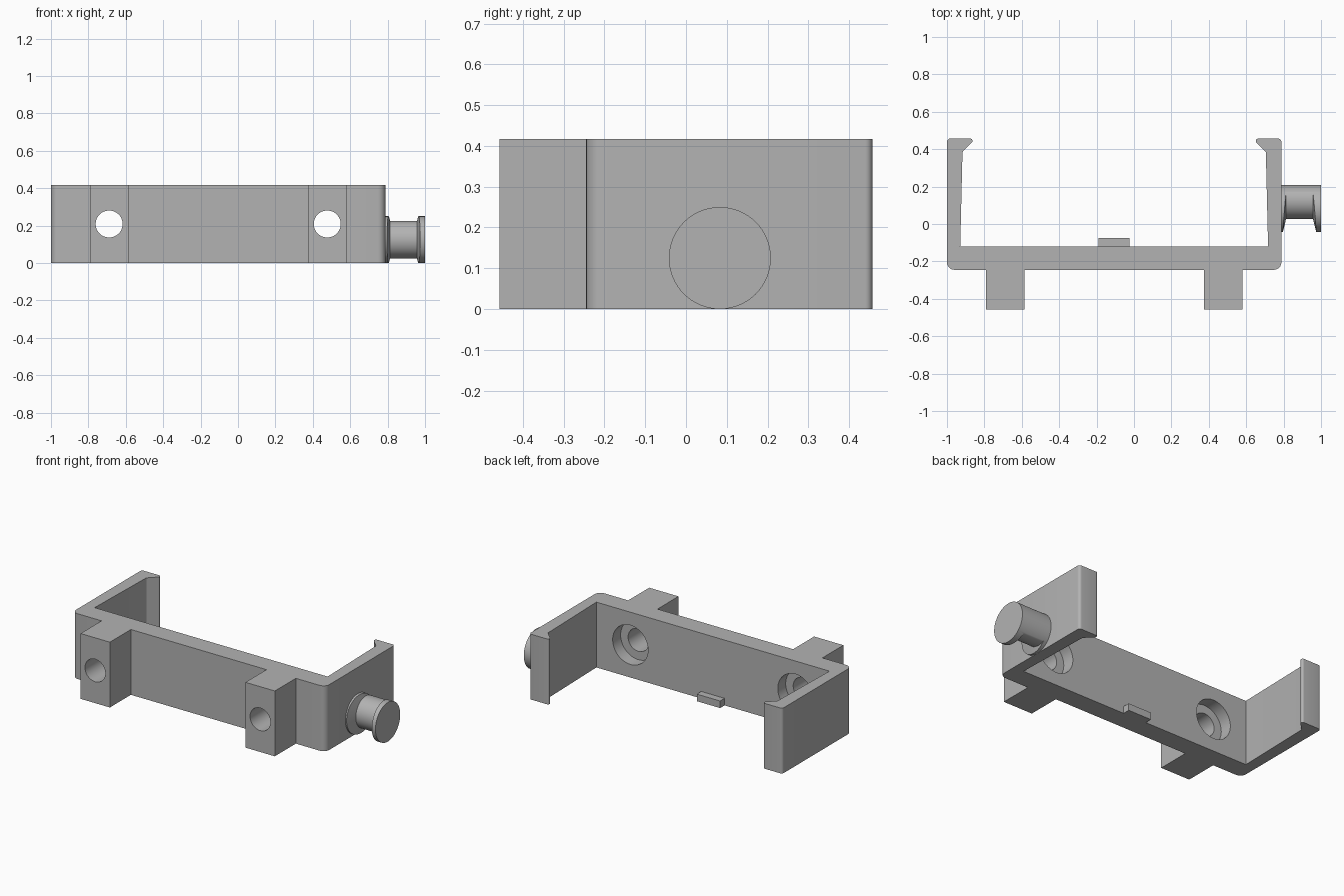
import bpy, bmesh, math
from mathutils import Vector, Matrix

if "Cube" in bpy.data.objects:
    bpy.data.objects.remove(bpy.data.objects["Cube"], do_unlink=True)

HEIGHT = 0.417
MID_X = -0.106           # the bracket is symmetric about this x
PIN_Y, PIN_Z = 0.083, 0.125

grey = bpy.data.materials.new("plain grey")
grey.use_nodes = True
grey.diffuse_color = (0.45, 0.45, 0.45, 1)
grey.node_tree.nodes["Principled BSDF"].inputs["Base Color"].default_value = grey.diffuse_color


def make_object(name, bm):
    bmesh.ops.recalc_face_normals(bm, faces=bm.faces)
    mesh = bpy.data.meshes.new(name)
    bm.to_mesh(mesh)
    bm.free()
    mesh.materials.append(grey)
    obj = bpy.data.objects.new(name, mesh)
    bpy.context.collection.objects.link(obj)
    return obj


def rounded(corners, steps=6):
    """Replace each (x, y, radius) corner of a closed loop by an arc."""
    out = []
    for i, (x, y, r) in enumerate(corners):
        p = Vector((x, y))
        if r == 0:
            out.append(p)
            continue
        a = (Vector(corners[i - 1][:2]) - p).normalized()
        b = (Vector(corners[(i + 1) % len(corners)][:2]) - p).normalized()
        half = a.angle(b) / 2
        centre = p + (a + b).normalized() * (r / math.sin(half))
        start = p + a * (r / math.tan(half)) - centre
        end = p + b * (r / math.tan(half)) - centre
        sweep = start.angle_signed(end)
        for k in range(steps + 1):
            out.append(centre + Matrix.Rotation(-sweep * k / steps, 2) @ start)
    return out


def lathe_x(name, profile, y, z, segments=64):
    """Revolve a closed (x, radius) profile about an axis along x."""
    bm = bmesh.new()
    rings = []
    for k in range(segments):
        t = 2 * math.pi * k / segments
        rings.append([bm.verts.new((x, y + r * math.cos(t), z + r * math.sin(t)))
                      for x, r in profile])
    n = len(profile)
    for k in range(segments):
        a, b = rings[k], rings[(k + 1) % segments]
        for i in range(n):
            j = (i + 1) % n
            bm.faces.new((a[i], a[j], b[j], b[i]))
    return make_object(name, bm)


def cylinder(name, radius, depth, centre, axis):
    bm = bmesh.new()
    turn = Matrix.Rotation(math.pi / 2, 4, axis)
    bmesh.ops.create_cone(bm, cap_ends=True, segments=64, radius1=radius, radius2=radius,
                          depth=depth, matrix=Matrix.Translation(centre) @ turn)
    return make_object(name, bm)


def cut(target, cutter):
    mod = target.modifiers.new("cut", 'BOOLEAN')
    mod.operation = 'DIFFERENCE'
    mod.solver = 'EXACT'
    mod.object = cutter
    bpy.ops.object.select_all(action='DESELECT')
    bpy.context.view_layer.objects.active = target
    target.select_set(True)
    bpy.ops.object.modifier_apply(modifier=mod.name)
    bpy.data.objects.remove(cutter, do_unlink=True)


def smooth(obj):
    bpy.ops.object.select_all(action='DESELECT')
    bpy.context.view_layer.objects.active = obj
    obj.select_set(True)
    bpy.ops.object.shade_smooth_by_angle(angle=math.radians(30))


# Bracket: half outline with foot, arm and hooked lip, mirrored and extruded
half = [(0.479, -0.245, 0), (0.479, -0.457, 0), (0.686, -0.457, 0), (0.686, -0.245, 0),
        (0.894, -0.245, 0.04), (0.894, 0.457, 0.018), (0.758, 0.457, 0.012),
        (0.758, 0.438, 0.008), (0.811, 0.385, 0.012), (0.823, -0.12, 0)]
outline = half + [(-x, y, r) for x, y, r in reversed(half)]
bm = bmesh.new()
base = bm.faces.new([bm.verts.new((p.x + MID_X, p.y, 0)) for p in rounded(outline)])
top = bmesh.ops.extrude_face_region(bm, geom=[base])["geom"]
bmesh.ops.translate(bm, vec=(0, 0, HEIGHT),
                    verts=[v for v in top if isinstance(v, bmesh.types.BMVert)])
bracket = make_object("bracket", bm)

# Screw holes through the feet, counterbored from the inside
for side in (-1, 1):
    x = MID_X + side * 0.583
    cut(bracket, cylinder("screw_hole", 0.072, 1, (x, -0.3, HEIGHT / 2), 'X'))
    cut(bracket, cylinder("counterbore", 0.125, 0.16, (x, -0.12, HEIGHT / 2), 'X'))
smooth(bracket)

# Small stop tab on the inside of the back plate
bm = bmesh.new()
bmesh.ops.create_cube(bm, size=1, matrix=Matrix.Translation((MID_X, -0.1, 0.0225))
                      @ Matrix.Diagonal((0.165, 0.05, 0.045, 1)))
make_object("stop_tab", bm)

# Side pin with an off-centre tapered groove
pin = cylinder("side_pin", 0.125, 0.22, (0.89, PIN_Y, PIN_Z), 'Y')
groove = [(0.813, 0.1), (0.957, 0.1), (0.982, 0.2), (0.789, 0.2)]
cut(pin, lathe_x("groove", groove, PIN_Y + 0.044, PIN_Z))
smooth(pin)
